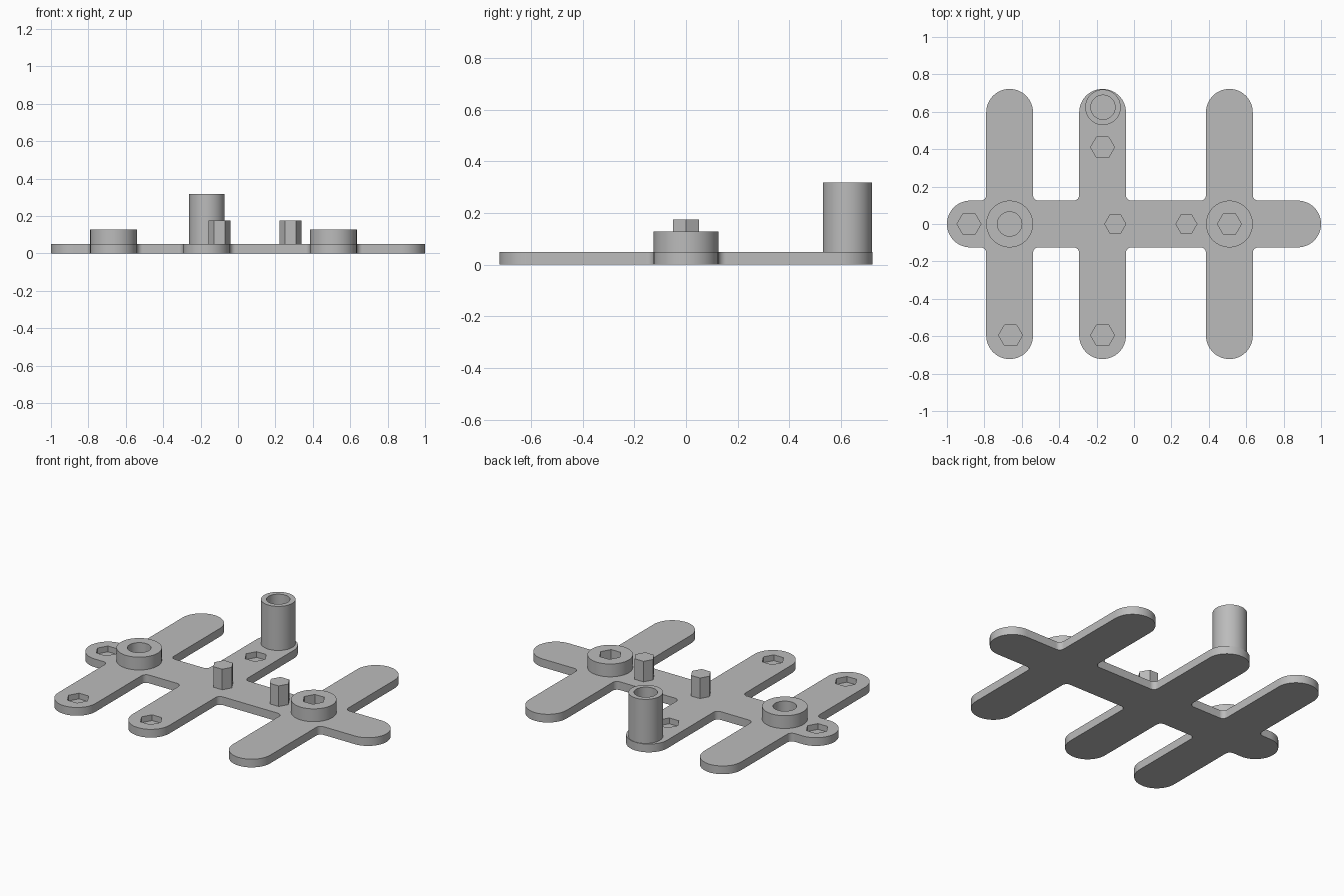
import bpy
from math import cos, sin, pi
from mathutils import Vector

cube = bpy.data.objects.get("Cube")
if cube:
    bpy.data.objects.remove(cube, do_unlink=True)

grey = bpy.data.materials.new("plain grey")
grey.use_nodes = True
COLOUR = (0.5, 0.5, 0.5, 1)
grey.diffuse_color = COLOUR
grey.node_tree.nodes["Principled BSDF"].inputs["Base Color"].default_value = COLOUR

W = 0.125          # half width of every bar
REACH = 0.722      # bar tip distance from the spine centre
TOP = 0.05         # plate thickness
FLOOR = 0.015      # bottom of the sockets
BARS = (-0.665, -0.168, 0.51)


def circle(x, y, r, n=64):
    return [(x + r * cos(2 * pi * i / n), y + r * sin(2 * pi * i / n)) for i in range(n)]


def prism(name, loops, z0, z1):
    """Extrude one or more closed outlines between two heights."""
    verts, faces = [], []
    for loop in loops:
        n, s = len(loop), len(verts)
        verts += [(x, y, z) for z in (z0, z1) for x, y in loop]
        faces.append([s + i for i in reversed(range(n))])
        faces.append([s + n + i for i in range(n)])
        for i in range(n):
            j = (i + 1) % n
            faces.append([s + i, s + j, s + n + j, s + n + i])
    mesh = bpy.data.meshes.new(name)
    mesh.from_pydata(verts, [], faces)
    mesh.materials.append(grey)
    obj = bpy.data.objects.new(name, mesh)
    bpy.context.collection.objects.link(obj)
    return obj


def rounded(corners, steps=14):
    """Round each right-angled corner (x, y, radius) of an outline."""
    out = []
    for i, (x, y, r) in enumerate(corners):
        p = Vector((x, y))
        back = (Vector(corners[i - 1][:2]) - p).normalized()
        ahead = (Vector(corners[(i + 1) % len(corners)][:2]) - p).normalized()
        centre = p + r * (back + ahead)
        for k in range(steps + 1):
            t = pi / 2 * k / steps
            q = centre - r * (ahead * cos(t) + back * sin(t))
            if not out or (q - out[-1]).length > 1e-4:
                out.append(q)
    if (out[0] - out[-1]).length < 1e-4:
        out.pop()
    return [tuple(q) for q in reversed(out)]


# Plate: spine with three crossing bars, round tips and filleted inner corners
upper = [(-1, W, W)]
for x in BARS:
    upper += [(x - W, W, 0.03), (x - W, REACH, W), (x + W, REACH, W), (x + W, W, 0.03)]
upper.append((1, W, W))
lower = [(x, -y, r) for x, y, r in reversed(upper)]
plate = prism("plate", [rounded(upper + lower)], 0, TOP)

# Raised round bosses and the tall tube
left, middle, right = BARS
tube_spot = (-0.166, 0.624)
round_boss = prism("round_socket_boss", [circle(left, 0, W)], TOP, 0.128)
hex_boss = prism("hex_socket_boss", [circle(right, 0, W)], TOP, 0.128)
tube = prism("tall_tube", [circle(*tube_spot, 0.095)], TOP, 0.318)

# Hexagonal pegs on the spine
pegs = [prism("hex_peg", [circle(x, 0, 0.059, 6)], TOP, 0.175) for x in (-0.1, 0.28)]

# Sockets cut into the plate, bosses and tube
hexes = [(-0.882, 0), (right, 0), (-0.66, -0.595), (middle, -0.595), (middle, 0.41)]
loops = [circle(x, y, 0.064, 6) for x, y in hexes]
loops += [circle(x, y, 0.065) for x, y in ((left, 0), tube_spot)]
cutter = prism("socket_cutter", loops, FLOOR, 0.4)
cutter.hide_render = True

for obj in (plate, round_boss, hex_boss, tube):
    mod = obj.modifiers.new("sockets", "BOOLEAN")
    mod.operation = "DIFFERENCE"
    mod.solver = "EXACT"
    mod.object = cutter
    bpy.ops.object.select_all(action="DESELECT")
    obj.select_set(True)
    bpy.context.view_layer.objects.active = obj
    bpy.ops.object.modifier_apply(modifier=mod.name)
    bpy.ops.object.shade_smooth_by_angle(angle=pi / 6)

bpy.data.objects.remove(cutter, do_unlink=True)
